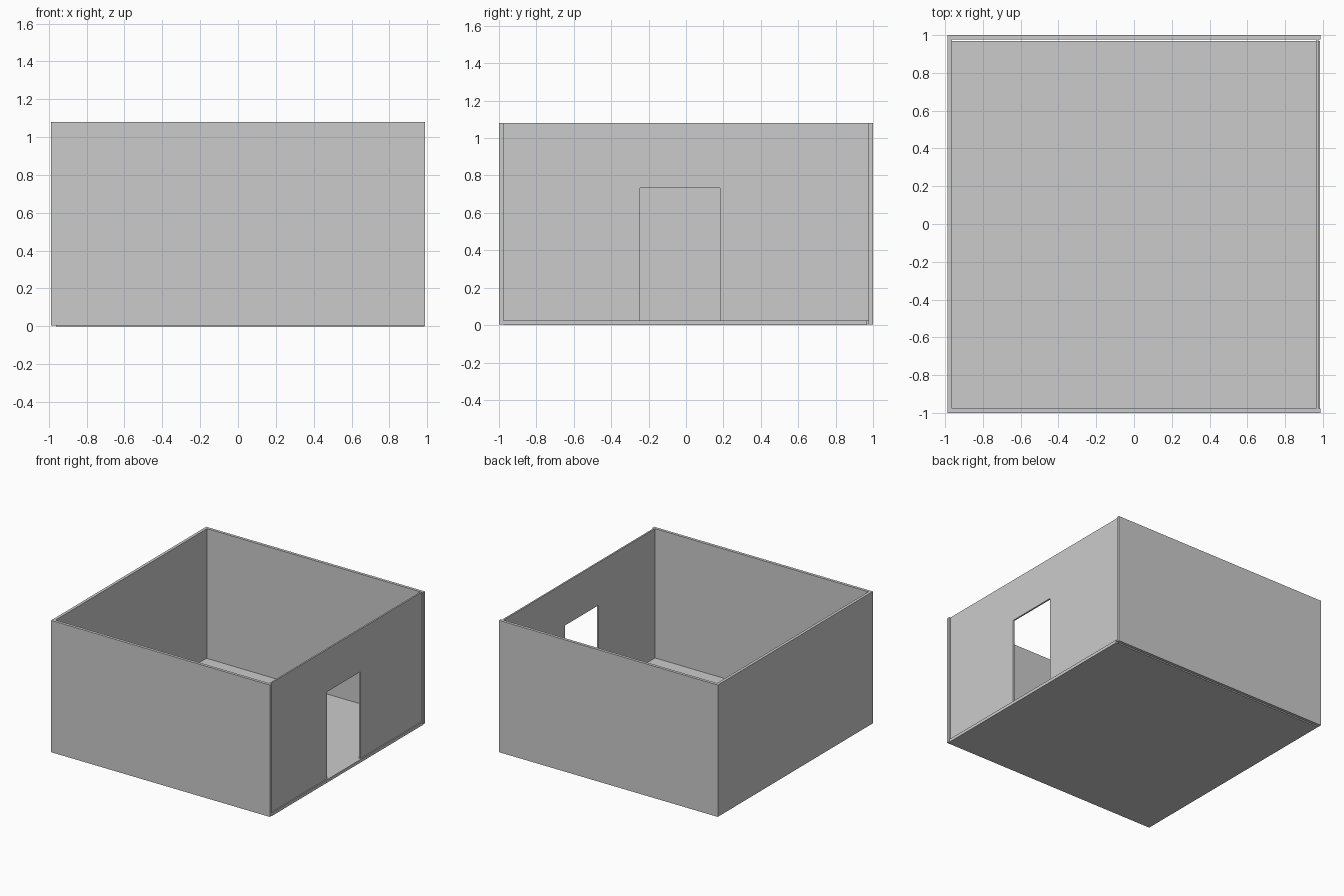
import bpy
import bmesh

if "Cube" in bpy.data.objects:
    bpy.data.objects.remove(bpy.data.objects["Cube"])

HX, HY = 0.987, 1.0        # outer half sizes
TOP, BASE = 1.08, 0.004    # wall top and wall bottom
T = 0.024                  # wall thickness
FLOOR = 0.025


def new_object(name, bm):
    bmesh.ops.recalc_face_normals(bm, faces=bm.faces)
    mesh = bpy.data.meshes.new(name)
    bm.to_mesh(mesh)
    bm.free()
    obj = bpy.data.objects.new(name, mesh)
    bpy.context.collection.objects.link(obj)
    return obj


def box(name, lo, hi):
    bm = bmesh.new()
    bmesh.ops.create_cube(bm, size=1)
    for v in bm.verts:
        v.co = [(a + b) / 2 + c * (b - a) for a, b, c in zip(lo, hi, v.co)]
    return new_object(name, bm)


def profile_wall(name, outline, x0, x1):
    # extrude a (y, z) outline along x
    bm = bmesh.new()
    face = bm.faces.new([bm.verts.new((x0, y, z)) for y, z in outline])
    ext = bmesh.ops.extrude_face_region(bm, geom=[face])["geom"]
    verts = [g for g in ext if isinstance(g, bmesh.types.BMVert)]
    bmesh.ops.translate(bm, verts=verts, vec=(x1 - x0, 0, 0))
    return new_object(name, bm)


# Floor slab, proud of the doorway wall and just short of the back wall
box("floor", (-HX + T, -HY + T, 0), (HX - 0.001, 0.968, FLOOR))

# Front and back walls run the full width
box("front_wall", (-HX, -HY, BASE), (HX, -HY + T, TOP))
box("back_wall", (-HX, HY - T, BASE), (HX, HY, TOP))
box("left_wall", (-HX, -HY + T, BASE), (-HX + T, HY - T, TOP))

# Thin right wall standing on the floor, with the doorway in its outline
ye = HY - T
d0, d1, dz = -0.246, 0.183, 0.733
profile_wall("right_wall", [(-ye, FLOOR), (d0, FLOOR), (d0, dz), (d1, dz),
                            (d1, FLOOR), (ye, FLOOR), (ye, TOP), (-ye, TOP)],
             0.963, 0.976)
